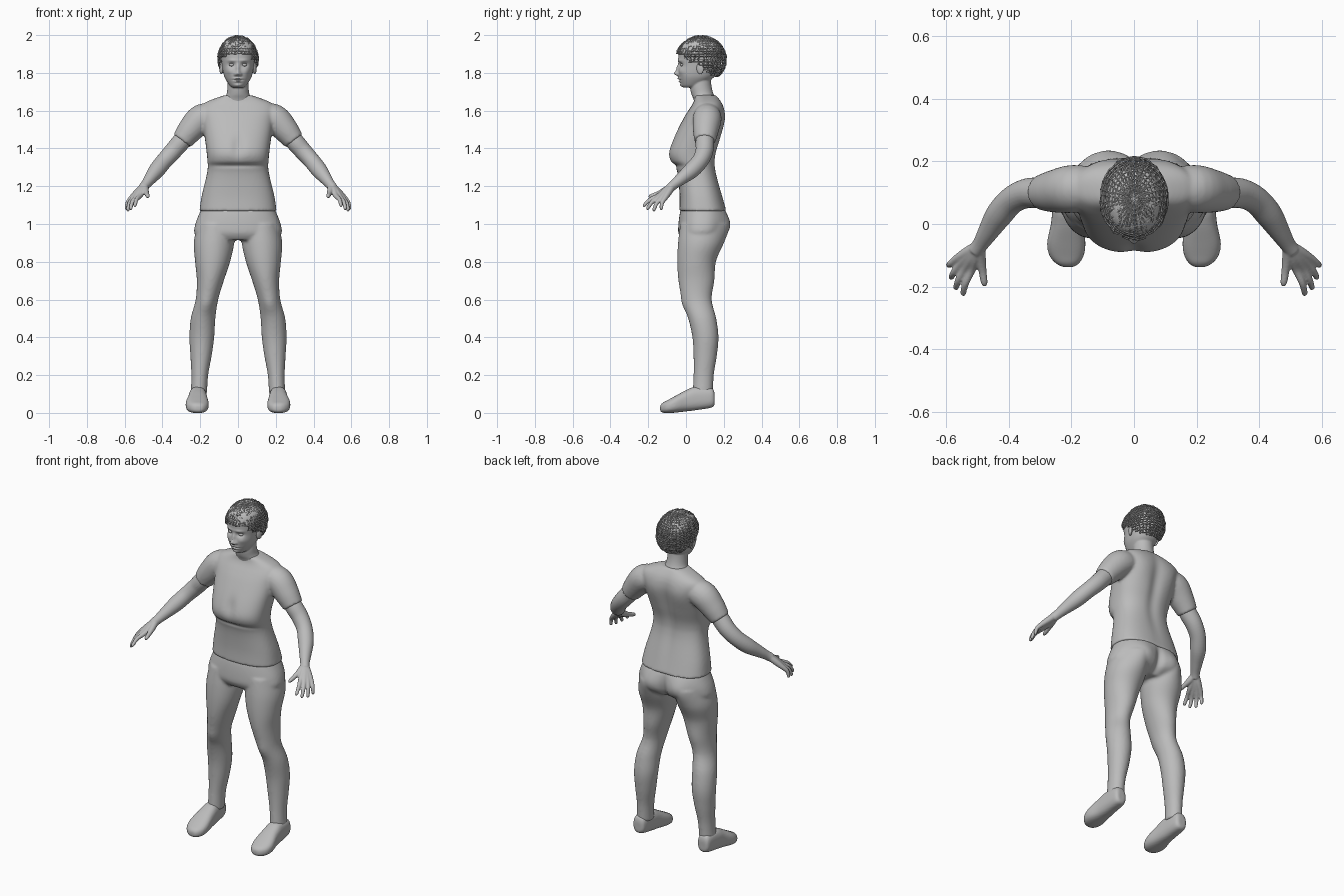
import bpy, bmesh, math, random
from mathutils import Vector

random.seed(4)
if "Cube" in bpy.data.objects:
    bpy.data.objects.remove(bpy.data.objects["Cube"])

grey = bpy.data.materials.new("plain_grey")
grey.use_nodes = True
grey.diffuse_color = (0.5, 0.5, 0.5, 1)
grey.node_tree.nodes["Principled BSDF"].inputs["Base Color"].default_value = (0.5, 0.5, 0.5, 1)


def refine(rows, k=5):
    """Catmull-Rom interpolation of a list of number tuples."""
    out = []
    for i in range(len(rows) - 1):
        p0, p1 = rows[max(i - 1, 0)], rows[i]
        p2, p3 = rows[i + 1], rows[min(i + 2, len(rows) - 1)]
        for j in range(k):
            t = j / k
            out.append([0.5 * (2 * b + (c - a) * t + (2 * a - 5 * b + 4 * c - d) * t * t
                               + (3 * b - a - 3 * c + d) * t ** 3)
                        for a, b, c, d in zip(p0, p1, p2, p3)])
    return out + [list(rows[-1])]


def skin(bm, rings):
    """Bridge rings of points and cap both ends."""
    loops = [[bm.verts.new(p) for p in ring] for ring in rings]
    n = len(loops[0])
    for a, b in zip(loops, loops[1:]):
        for i in range(n):
            bm.faces.new((a[i], a[(i + 1) % n], b[(i + 1) % n], b[i]))
    bm.faces.new(loops[0][::-1])
    bm.faces.new(loops[-1])


def stack(bm, rows, axis="z", power=2.0, side=1, n=48):
    """Rounded sections, each (position, min a, max a, min b, max b)."""
    rings = []
    for t, a0, a1, b0, b1 in refine(rows):
        ring = []
        for i in range(n):
            c, s = math.cos(math.tau * i / n), math.sin(math.tau * i / n)
            a = (a0 + a1) / 2 + (a1 - a0) / 2 * math.copysign(abs(c) ** (2 / power), c)
            b = (b0 + b1) / 2 + (b1 - b0) / 2 * math.copysign(abs(s) ** (2 / power), s)
            ring.append((side * a, b, t) if axis == "z" else (side * a, t, b))
        rings.append(ring)
    skin(bm, rings)


def centred(rows):
    return [(z, -w, w, y0, y1) for z, w, y0, y1 in rows]


def tube(bm, rows, side=1, n=24):
    """Round limb through (x, y, z, radius) points, with domed ends."""
    pts = refine(rows)
    rings = []
    for i, (x, y, z, r) in enumerate(pts):
        d = (Vector(pts[min(i + 1, len(pts) - 1)][:3]) - Vector(pts[max(i - 1, 0)][:3])).normalized()
        u = d.cross(Vector((0, 1, 0.3))).normalized()
        v = d.cross(u)
        rings.append([])
        for k in range(n):
            a = math.tau * k / n
            p = Vector((x, y, z)) + (u * math.cos(a) + v * math.sin(a)) * r
            rings[-1].append((p.x * side, p.y, p.z))
    skin(bm, rings)


def finish(name, bm, voxel=None, smooth=0):
    """Make the object; overlapping volumes are fused into one skin."""
    bmesh.ops.recalc_face_normals(bm, faces=bm.faces[:])
    mesh = bpy.data.meshes.new(name)
    bm.to_mesh(mesh)
    bm.free()
    ob = bpy.data.objects.new(name, mesh)
    bpy.context.collection.objects.link(ob)
    if voxel:
        mod = ob.modifiers.new("fuse", "REMESH")
        mod.mode, mod.voxel_size = "VOXEL", voxel
        mod = ob.modifiers.new("soften", "SMOOTH")
        mod.factor, mod.iterations = 0.5, smooth
        graph = bpy.context.evaluated_depsgraph_get()
        ob.data = bpy.data.meshes.new_from_object(ob.evaluated_get(graph))
        ob.modifiers.clear()
        bpy.data.meshes.remove(mesh)
    ob.data.materials.clear()
    ob.data.materials.append(grey)
    ob.data.polygons.foreach_set("use_smooth", [True] * len(ob.data.polygons))
    return ob


def bump(ob, centre, size, push, mirror=False):
    """Push the surface softly around a point."""
    for s in ((1, -1) if mirror else (1,)):
        for v in ob.data.vertices:
            d = [(v.co[i] - centre[i] * (s if i == 0 else 1)) / size[i] for i in range(3)]
            e = sum(q * q for q in d)
            if e < 9:
                v.co += Vector((push[0] * s, push[1], push[2])) * math.exp(-e)


# Shirt with short sleeves
bm = bmesh.new()
stack(bm, centred([
    (1.068, .205, -.035, .215), (1.15, .192, -.034, .192), (1.25, .168, -.042, .165),
    (1.30, .160, -.055, .156), (1.335, .162, -.083, .155), (1.38, .166, -.092, .162),
    (1.45, .175, -.068, .182), (1.55, .19, -.018, .203), (1.60, .20, .012, .203),
    (1.635, .185, .035, .193), (1.66, .135, .045, .178), (1.682, .07, .045, .16)]), power=2.5)
for s in (1, -1):
    tube(bm, [(.11, .11, 1.575, .06), (.19, .112, 1.56, .076),
              (.25, .105, 1.50, .069), (.297, .1, 1.44, .056)], s)
shirt = finish("shirt", bm, .008, 5)
bump(shirt, (0, -.09, 1.41), (.03, .06, .06), (0, .012, 0))
bump(shirt, (0, .2, 1.42), (.035, .08, .2), (0, -.014, 0))
bump(shirt, (.1, .2, 1.54), (.06, .06, .08), (0, .008, 0), True)
bump(shirt, (0, -.06, 1.31), (.2, .06, .012), (0, .008, 0))

# Trousers: hips fused with both legs
bm = bmesh.new()
stack(bm, centred([(1.10, .185, -.02, .19), (1.06, .203, -.032, .208), (1.0, .226, -.04, .212),
                   (.95, .23, -.04, .2), (.915, .19, -.02, .16)]), power=2.3)
for s in (1, -1):
    stack(bm, [(1.0, .02, .215, -.03, .2), (.9, .02, .234, -.042, .195), (.8, .042, .227, -.046, .158),
               (.7, .075, .218, -.04, .15), (.6, .105, .224, -.02, .136), (.5, .12, .25, .012, .16),
               (.4, .126, .257, .034, .172), (.3, .14, .252, .04, .163), (.2, .158, .247, .04, .147),
               (.1, .164, .25, .035, .142)], side=s)
trousers = finish("trousers", bm, .008, 5)
bump(trousers, (.1, .21, .99), (.075, .08, .075), (0, .03, 0), True)
bump(trousers, (0, .2, .97), (.022, .06, .08), (0, -.02, 0))
bump(trousers, (.165, -.02, .57), (.04, .04, .05), (0, -.008, 0), True)

# Shoes
for s, label in ((1, "left"), (-1, "right")):
    bm = bmesh.new()
    stack(bm, [(.152, .195, .235, .045, .1), (.135, .176, .252, .028, .132), (.05, .167, .26, .014, .138),
               (0, .162, .265, .008, .12), (-.06, .155, .277, .001, .088), (-.1, .16, .27, -.001, .066),
               (-.125, .175, .25, .002, .052), (-.137, .192, .228, .01, .038)], "y", 2.6, s)
    finish(label + "_shoe", bm, .006, 3)

    # Arm, palm and fingers
    bm = bmesh.new()
    tube(bm, [(.24, .105, 1.51, .045), (.30, .1, 1.437, .049), (.345, .097, 1.385, .047),
              (.39, .075, 1.335, .044), (.43, .03, 1.285, .043), (.465, -.025, 1.24, .033),
              (.488, -.062, 1.21, .026), (.505, -.085, 1.19, .025)], s)
    knuckles = [((.518, -.145, 1.15), (.547, -.228, 1.095)),
                ((.540, -.143, 1.142), (.57, -.208, 1.078)),
                ((.555, -.130, 1.137), (.585, -.173, 1.07)),
                ((.566, -.112, 1.136), (.593, -.133, 1.077))]
    wrist = Vector((.495, -.07, 1.205))
    for base, tip in knuckles:
        base, tip = Vector(base), Vector(tip)
        mid = base.lerp(tip, .5) + Vector((.005, -.004, .006))
        tube(bm, [(*wrist, .019), (*wrist.lerp(base, .5), .019), (*base, .014),
                  (*mid, .011), (*base.lerp(tip, .93), .009), (*tip, .004)], s, 12)
    tube(bm, [(*wrist, .02), (.49, -.11, 1.178, .018), (.483, -.15, 1.16, .013),
              (.478, -.185, 1.148, .011), (.475, -.198, 1.143, .005)], s, 12)
    finish(label + "_arm", bm, .004, 3)

# Head and neck
bm = bmesh.new()
stack(bm, centred([
    (1.722, .028, -.012, .06), (1.735, .045, -.024, .09), (1.77, .068, -.036, .14),
    (1.80, .078, -.041, .165), (1.84, .085, -.038, .182), (1.88, .09, -.041, .192),
    (1.92, .09, -.038, .192), (1.955, .078, -.018, .17), (1.98, .05, .02, .13),
    (1.988, .02, .05, .1)]), power=2.2)
stack(bm, centred([(1.62, .085, .05, .17), (1.66, .074, .04, .16), (1.69, .06, .028, .145),
                   (1.73, .056, .022, .135), (1.79, .055, .03, .13)]))
head = finish("head", bm, .004, 4)
bump(head, (0, -.045, 1.797), (.013, .04, .013), (0, -.022, 0))         # nose tip
bump(head, (0, -.045, 1.825), (.010, .04, .022), (0, -.012, 0))         # nose bridge
bump(head, (.014, -.045, 1.792), (.007, .04, .007), (0, -.009, 0), True)
bump(head, (.034, -.035, 1.843), (.017, .04, .011), (0, .013, 0), True)  # eye sockets
bump(head, (.032, -.04, 1.865), (.025, .04, .008), (0, -.005, 0), True)  # brows
bump(head, (.05, -.03, 1.81), (.02, .04, .018), (0, -.006, 0), True)     # cheeks
bump(head, (0, -.04, 1.770), (.022, .04, .005), (0, -.010, 0))          # upper lip
bump(head, (0, -.04, 1.7625), (.024, .04, .003), (0, .006, 0))          # mouth line
bump(head, (0, -.04, 1.755), (.018, .04, .005), (0, -.009, 0))          # lower lip
bump(head, (0, -.03, 1.733), (.02, .03, .010), (0, -.008, 0))           # chin


def ellipsoid(name, centre, radii, tilt=0):
    bm = bmesh.new()
    bmesh.ops.create_uvsphere(bm, u_segments=20, v_segments=12, radius=1)
    ob = finish(name, bm)
    ob.location, ob.scale, ob.rotation_euler = centre, radii, (0, 0, tilt)
    return ob


for s, label in ((1, "left"), (-1, "right")):
    ellipsoid(label + "_eye", (s * .033, -.019, 1.843), (.014, .011, .009))
    ellipsoid(label + "_ear", (s * .088, .075, 1.825), (.009, .02, .032), s * -.35)

# Hair: two open lattices of braided strands above the scalp
for name, size, segments in (("outer_hair", 1.0, 38), ("inner_hair", .955, 30)):
    bm = bmesh.new()
    bmesh.ops.create_uvsphere(bm, u_segments=segments, v_segments=26, radius=1)
    for v in bm.verts:
        k = size * random.uniform(.97, 1.02)
        twist = random.uniform(-.05, .05)
        x, y = v.co.x - twist * v.co.y, v.co.y + twist * v.co.x
        v.co = (x * .107 * k, .08 + y * .134 * k, 1.872 + v.co.z * .124 * k)
    gone = [f for f in bm.faces if f.calc_center_median().z < 1.885 - .6 * f.calc_center_median().y
            + random.uniform(-.012, .012) or random.random() < .06]
    bmesh.ops.delete(bm, geom=gone, context="FACES")
    hair = finish(name, bm)
    wire = hair.modifiers.new("strands", "WIREFRAME")
    wire.thickness, wire.use_even_offset, wire.use_boundary = .006, False, True
